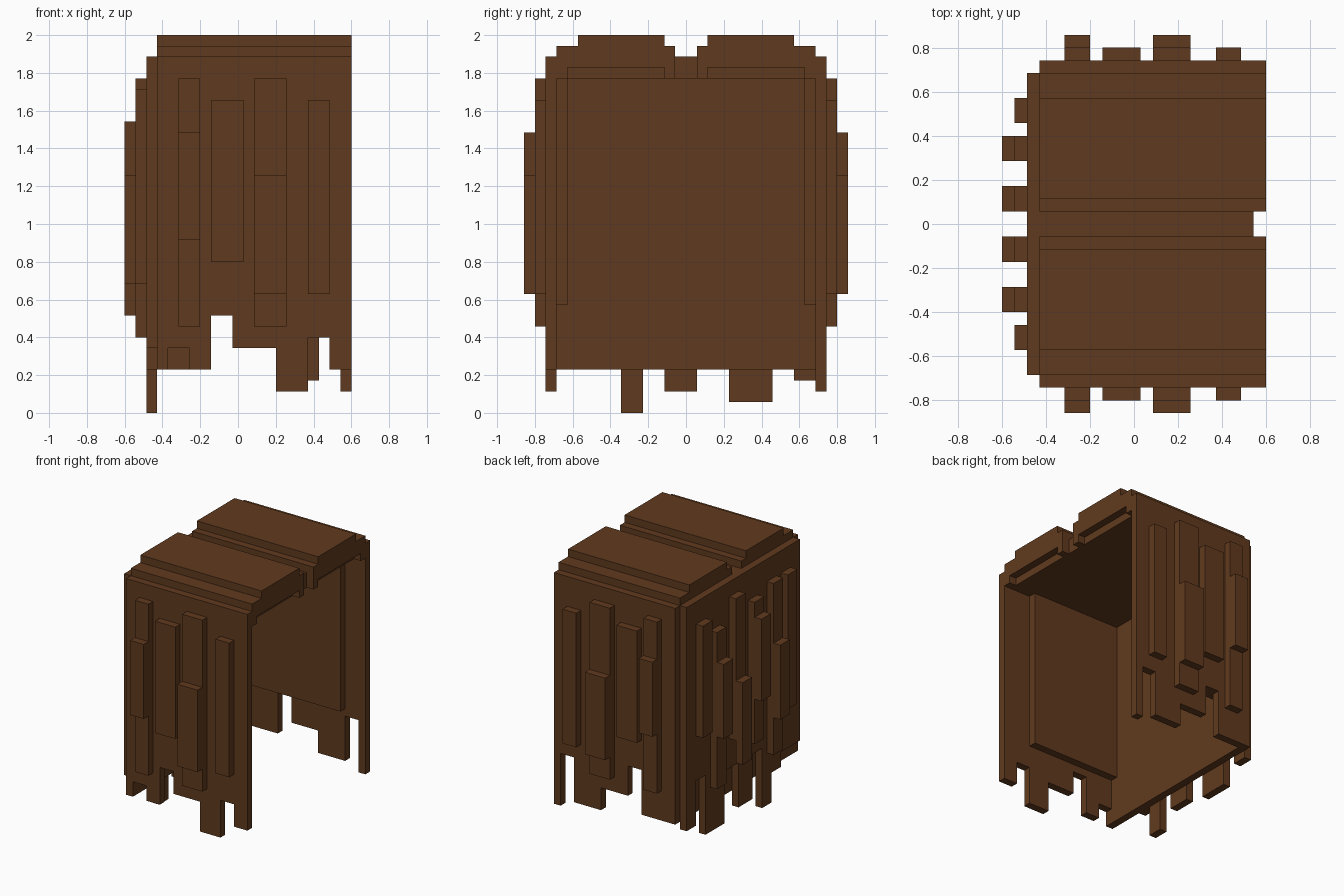
import bpy, bmesh
from mathutils import Vector

if "Cube" in bpy.data.objects:
    bpy.data.objects.remove(bpy.data.objects["Cube"])

U = 2 / 35                                   # one block of the blocky grid
ORIGIN = Vector((-10.5, -15, 0))             # grid corner, in blocks

brown = bpy.data.materials.new("brown_hair")
brown.diffuse_color = (0.118, 0.042, 0.013, 1)
brown.use_nodes = True
brown.node_tree.nodes["Principled BSDF"].inputs["Base Color"].default_value = brown.diffuse_color


def prism(name, axis, outline, a, b):
    """Extrude a 2D outline (grid units) along an axis from a to b."""
    bm = bmesh.new()

    def point(p):
        c = list(p)
        c.insert(axis, a)
        return (Vector(c) + ORIGIN) * U

    face = bm.faces.new([bm.verts.new(point(p)) for p in outline])
    geom = bmesh.ops.extrude_face_region(bm, geom=[face])["geom"]
    shift = Vector((0, 0, 0))
    shift[axis] = (b - a) * U
    bmesh.ops.translate(bm, vec=shift,
                        verts=[v for v in geom if isinstance(v, bmesh.types.BMVert)])
    bmesh.ops.recalc_face_normals(bm, faces=bm.faces)
    mesh = bpy.data.meshes.new(name)
    bm.to_mesh(mesh)
    bm.free()
    mesh.materials.append(brown)
    ob = bpy.data.objects.new(name, mesh)
    bpy.context.collection.objects.link(ob)
    return ob


def box(name, x, y, z):
    return prism(name, 0, [(y[0], z[0]), (y[1], z[0]), (y[1], z[1]), (y[0], z[1])], *x)


def fringe(steps, end, top):
    """Wall outline with a stepped lower edge; steps are (start, bottom)."""
    pts = []
    for n, (s, k) in enumerate(steps):
        e = steps[n + 1][0] if n + 1 < len(steps) else end
        pts += [(s, k), (e, k)]
    return pts + [(end, top), (steps[0][0], top)]


# side walls with ragged ends
front_steps = [(3, 4), (4, 6), (6, 4), (8, 9), (10, 6), (14, 2), (17, 7), (19, 4)]
rear_steps = [(3, 4), (8, 10), (10, 6), (14, 3), (18, 9), (20, 2)]
prism("front_wall", 1, fringe(front_steps, 21, 33), 2, 3)
prism("rear_wall", 1, fringe(rear_steps, 21, 33), 27, 28)

# closed wall at the -x end with hanging strands
end_steps = [(3, 6), (7, 4), (9, 0), (11, 8), (13, 2), (16, 8), (19, 1), (23, 9), (25, 3)]
prism("end_wall", 0, fringe(end_steps, 27, 33), 2, 3)

# inner lining of the walls
box("end_lining", (3, 4), (3, 27), (4, 31))
box("front_lining", (4, 17), (3, 4), (10, 31))
box("rear_lining", (4, 18), (26, 27), (10, 31))

# stepped roof with a central parting
half = [(14, 33), (14, 34), (13, 34), (13, 35), (5, 35), (5, 34), (3, 34), (3, 31)]
roof = half + [(30 - j, k) for j, k in reversed(half)]
prism("roof", 0, roof, 3, 20)

# front lip of the roof, raised underneath and split at the parting
lip = [(4, 31), (4, 32), (13, 32), (13, 31), (14, 31)] + half[1:]
prism("roof_lip_front", 0, lip, 20, 21)
prism("roof_lip_rear", 0, [(30 - j, k) for j, k in lip], 20, 21)

# raised locks on both sides: x range, z range, optional outer z range
side_locks = [((5, 7), (8, 31), (16, 26)), ((8, 11), (14, 29), None),
              ((12, 15), (8, 31), (11, 22)), ((17, 19), (11, 29), None)]
for n, (x, z, outer) in enumerate(side_locks):
    for side, inner_y, outer_y in (("front", (1, 2), (0, 1)), ("rear", (28, 29), (29, 30))):
        box(f"{side}_lock_{n}", x, inner_y, z)
        if outer:
            box(f"{side}_outer_lock_{n}", x, outer_y, outer)

# raised locks on the end wall: y start, z range, optional outer z range
end_locks = [(23, (15, 30), None), (20, (7, 28), (14, 24)), (16, (12, 31), (9, 20)),
             (12, (10, 29), (16, 27)), (8, (7, 30), (12, 22)), (5, (12, 30), None)]
for n, (y, z, outer) in enumerate(end_locks):
    box(f"end_lock_{n}", (1, 2), (y, y + 2), z)
    if outer:
        box(f"end_outer_lock_{n}", (0, 1), (y, y + 2), outer)
